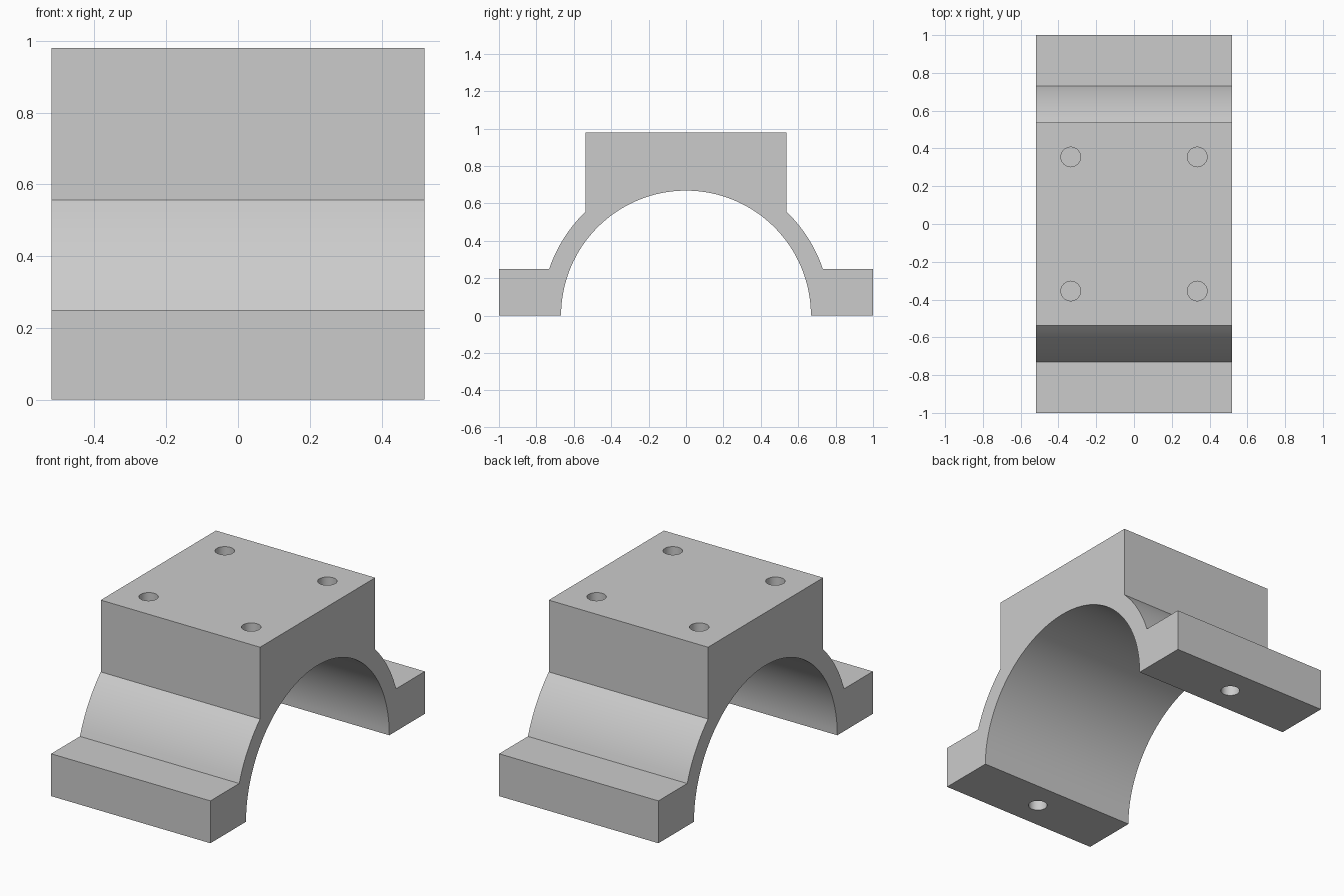
import bpy
import bmesh
import math

cube = bpy.data.objects.get("Cube")
if cube:
    bpy.data.objects.remove(cube, do_unlink=True)

HALF_WIDTH = 0.52
INNER_R, OUTER_R = 0.668, 0.773
FLANGE_TOP, BLOCK_TOP, BLOCK_HALF = 0.25, 0.98, 0.537
HOLE_R = 0.052

grey = bpy.data.materials.new("plain grey")
grey.use_nodes = True
colour = (0.6, 0.6, 0.6, 1)
grey.diffuse_color = colour
grey.node_tree.nodes["Principled BSDF"].inputs["Base Color"].default_value = colour


def arc(radius, start, end, steps):
    """Points (y, z) along an arc about the bore axis."""
    angles = [start + (end - start) * i / steps for i in range(steps + 1)]
    return [(radius * math.cos(a), radius * math.sin(a)) for a in angles]


def make_object(name, bm):
    bmesh.ops.recalc_face_normals(bm, faces=bm.faces)
    mesh = bpy.data.meshes.new(name)
    bm.to_mesh(mesh)
    bm.free()
    mesh.materials.append(grey)
    obj = bpy.data.objects.new(name, mesh)
    bpy.context.collection.objects.link(obj)
    return obj


# Saddle cross-section: flanges, curved shoulders, mounting block and bore
low = math.asin(FLANGE_TOP / OUTER_R)
high = math.acos(BLOCK_HALF / OUTER_R)
right_side = [(1, 0), (1, FLANGE_TOP)]
right_side += arc(OUTER_R, low, high, 10) + [(BLOCK_HALF, BLOCK_TOP)]
left_side = [(-y, z) for y, z in reversed(right_side)]
profile = right_side + left_side + arc(INNER_R, math.pi, 0, 64)

bm = bmesh.new()
section = bm.faces.new([bm.verts.new((-HALF_WIDTH, y, z)) for y, z in profile])
extruded = bmesh.ops.extrude_face_region(bm, geom=[section], use_keep_orig=True)
moved = [v for v in extruded["geom"] if isinstance(v, bmesh.types.BMVert)]
bmesh.ops.translate(bm, verts=moved, vec=(2 * HALF_WIDTH, 0, 0))
saddle = make_object("saddle_clamp", bm)


def add_hole(bm, x, y, bottom, top):
    made = bmesh.ops.create_cone(bm, cap_ends=True, segments=32, radius1=HOLE_R,
                                 radius2=HOLE_R, depth=top - bottom)
    bmesh.ops.translate(bm, verts=made["verts"], vec=(x, y, (top + bottom) / 2))


# Blind holes: four in the block top, one under each flange
bm = bmesh.new()
for side in (-1, 1):
    for end in (-1, 1):
        add_hole(bm, end * 0.335, side * 0.355, 0.73, BLOCK_TOP + 0.1)
    add_hole(bm, 0, side * 0.834, -0.1, 0.16)
cutter = make_object("hole_cutter", bm)
cutter.hide_render = True

cut = saddle.modifiers.new("holes", "BOOLEAN")
cut.operation = "DIFFERENCE"
cut.solver = "EXACT"
cut.object = cutter

bpy.ops.object.select_all(action="DESELECT")
saddle.select_set(True)
bpy.context.view_layer.objects.active = saddle
bpy.ops.object.modifier_apply(modifier=cut.name)
bpy.data.objects.remove(cutter, do_unlink=True)
bpy.ops.object.shade_smooth_by_angle(angle=math.radians(25))
